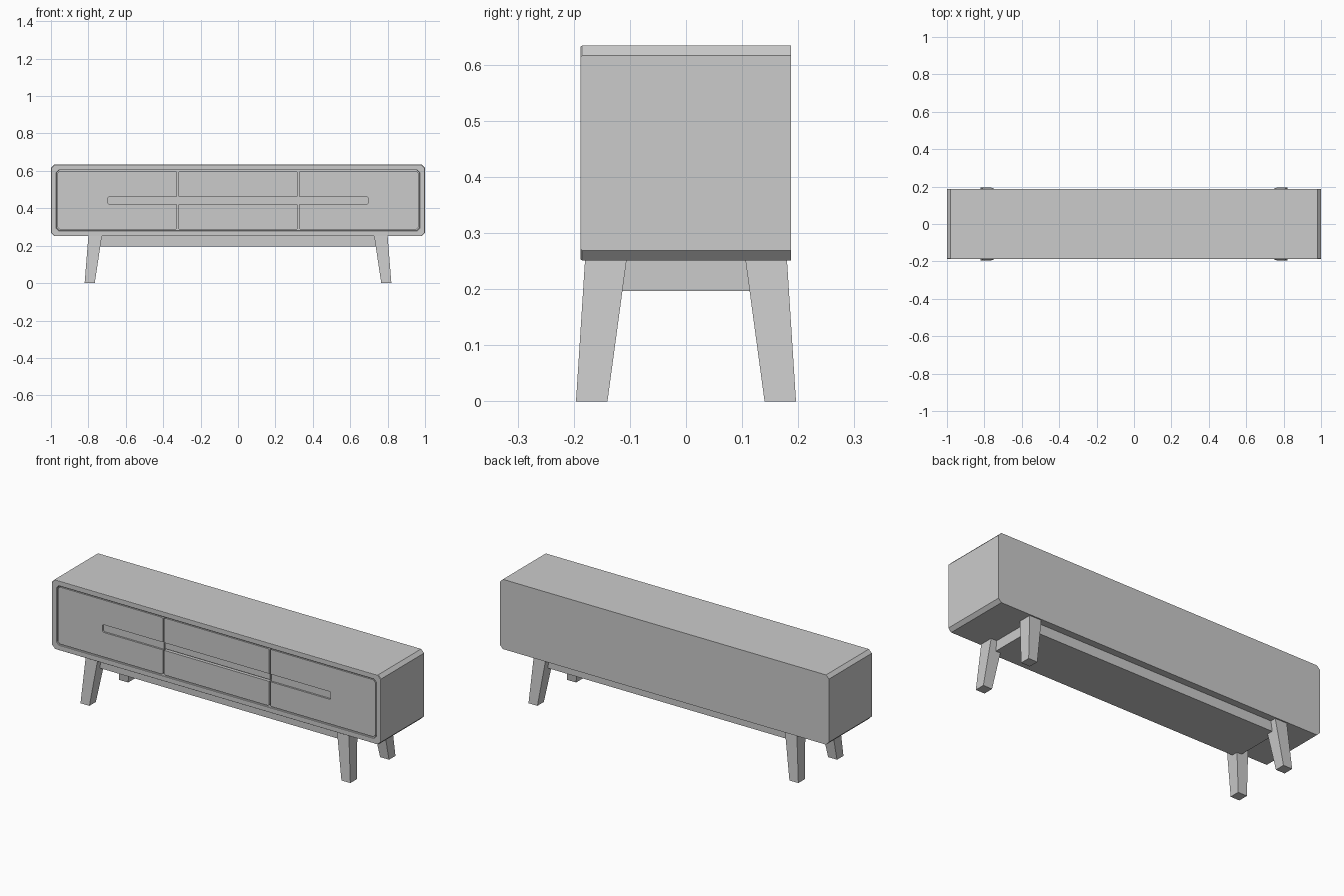
import bpy, bmesh

if "Cube" in bpy.data.objects:
    bpy.data.objects.remove(bpy.data.objects["Cube"])


def make_object(name, bm):
    bmesh.ops.recalc_face_normals(bm, faces=bm.faces)
    mesh = bpy.data.meshes.new(name)
    bm.to_mesh(mesh)
    bm.free()
    obj = bpy.data.objects.new(name, mesh)
    bpy.context.collection.objects.link(obj)
    return obj


def loft(name, loops):
    """Skin a series of equal-length point loops and cap both ends."""
    bm = bmesh.new()
    rings = [[bm.verts.new(p) for p in loop] for loop in loops]
    for a, b in zip(rings, rings[1:]):
        n = len(a)
        for i in range(n):
            bm.faces.new((a[i], a[(i + 1) % n], b[(i + 1) % n], b[i]))
    bm.faces.new(rings[0])
    bm.faces.new(rings[-1])
    return make_object(name, bm)


def chamfered(hx, z0, z1, c, y):
    """Rectangle in the front plane with cut corners."""
    return [(-hx + c, y, z0), (hx - c, y, z0), (hx, y, z0 + c), (hx, y, z1 - c),
            (hx - c, y, z1), (-hx + c, y, z1), (-hx, y, z1 - c), (-hx, y, z0 + c)]


def rect(x0, x1, y0, y1, z):
    return [(x0, y0, z), (x1, y0, z), (x1, y1, z), (x0, y1, z)]


def box(name, x0, x1, y0, y1, z0, z1):
    return loft(name, [rect(x0, x1, y0, y1, z0), rect(x0, x1, y0, y1, z1)])


def panel(name, outline, y0, y1):
    return loft(name, [[(x, y, z) for x, z in outline] for y in (y0, y1)])


FRONT, FLOOR, SLOT = -0.186, -0.168, -0.176
Z0, Z1 = 0.251, 0.634            # cabinet bottom and top
S0, S1 = 0.421, 0.463            # finger groove bottom and top

# Cabinet shell with a shallow front opening
loft("cabinet_body", [
    chamfered(1.0, Z0, Z1, 0.018, 0.187),
    chamfered(1.0, Z0, Z1, 0.018, -0.185),
    chamfered(0.998, Z0 + 0.002, Z1 - 0.002, 0.018, -0.188),
    chamfered(0.972, 0.279, 0.606, 0.014, -0.188),
    chamfered(0.970, 0.281, 0.604, 0.014, -0.186),
    chamfered(0.970, 0.281, 0.604, 0.014, FLOOR),
])

# Side doors, each notched by the finger groove
d0, d1 = 0.286, 0.599            # door bottom and top
xi, xo, xe, c, r = 0.327, 0.965, 0.694, 0.012, 0.006
for side, s in (("left", -1), ("right", 1)):
    outline = [(xi + r, d0), (xo - c, d0), (xo, d0 + c), (xo, d1 - c), (xo - c, d1),
               (xi + r, d1), (xi, d1 - r), (xi, S1), (xe - r, S1), (xe, S1 - r),
               (xe, S0 + r), (xe - r, S0), (xi, S0), (xi, d0 + r)]
    panel(side + "_door", [(s * x, z) for x, z in outline], FRONT, FLOOR + 0.002)
    xa, xb = sorted((s * xi, s * (xe + 0.002)))
    box(side + "_groove_back", xa, xb, SLOT, FLOOR + 0.002, S0 - 0.002, S1 + 0.002)

# Two stacked centre drawers
xm = 0.319
panel("upper_drawer", [(-xm, S1), (xm, S1), (xm, d1 - r), (xm - r, d1),
                       (-xm + r, d1), (-xm, d1 - r)], FRONT, FLOOR + 0.002)
box("centre_groove_back", -xm, xm, SLOT, FLOOR + 0.002, 0.426, S1 + 0.002)
panel("lower_drawer", [(-xm + r, d0), (xm - r, d0), (xm, d0 + r), (xm, S0),
                       (-xm, S0), (-xm, d0 + r)], FRONT, FLOOR + 0.002)

# Base plinth between the legs
box("base_plinth", -0.765, 0.765, -0.148, 0.148, 0.197, Z0 + 0.002)

# Four tapered, splayed legs
for side, sx in (("left", -1), ("right", 1)):
    for end, sy in (("front", -1), ("back", 1)):
        loft(f"{end}_{side}_leg", [
            [(sx * x, sy * y, z) for x, y, z in rect(0.766, 0.820, 0.140, 0.196, 0.0)],
            [(sx * x, sy * y, z) for x, y, z in rect(0.728, 0.800, 0.106, 0.180, Z0)],
        ])
